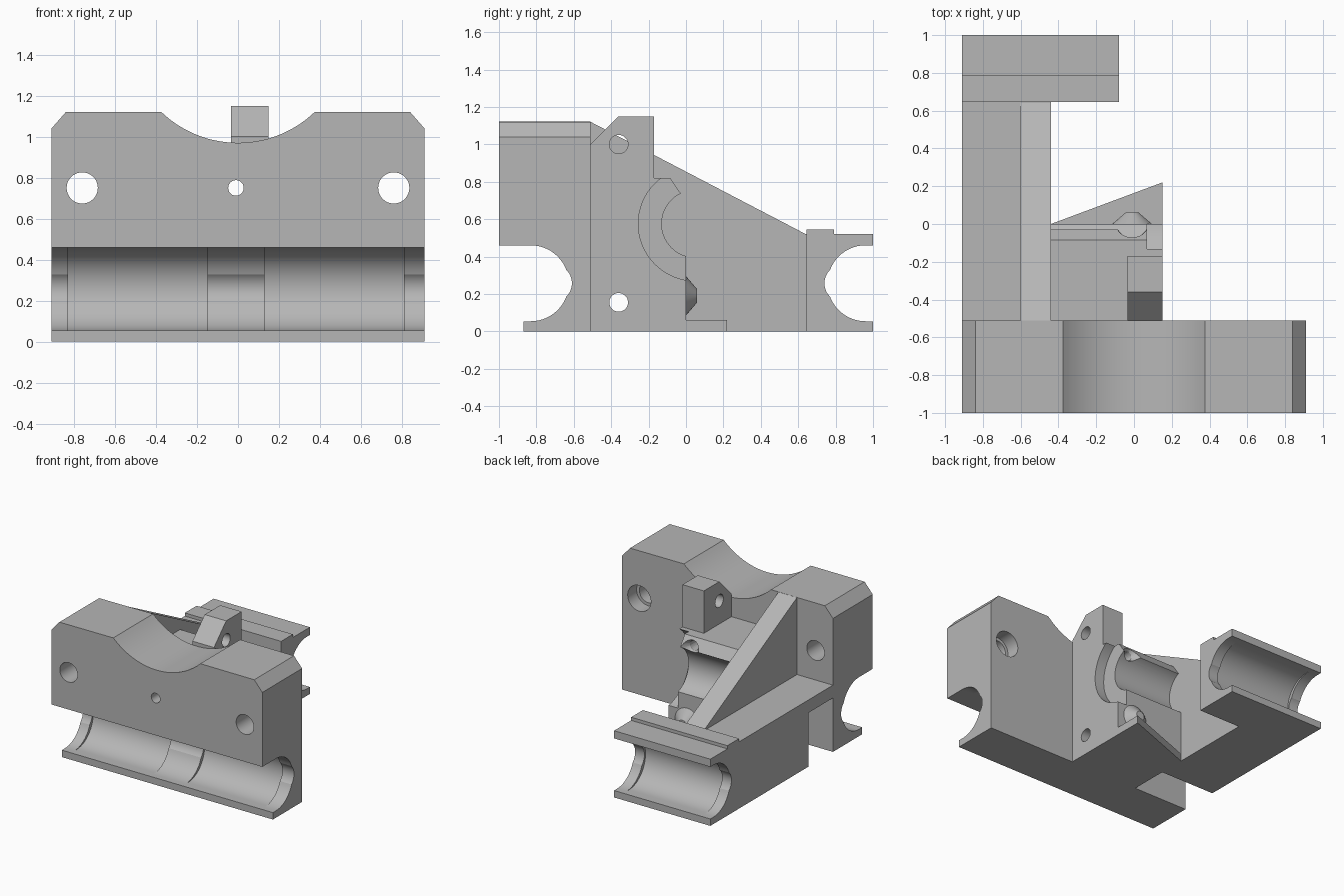
import bpy, bmesh, math
from mathutils import Vector

if "Cube" in bpy.data.objects:
    bpy.data.objects.remove(bpy.data.objects["Cube"])

grey = bpy.data.materials.new("plain_grey")
grey.use_nodes = True
colour = (0.47, 0.47, 0.47, 1)
grey.diffuse_color = colour
grey.node_tree.nodes["Principled BSDF"].inputs["Base Color"].default_value = colour


def place(axis, u, v, w):
    """Map profile coordinates u, v and depth w to space."""
    return Vector({"x": (w, u, v), "y": (u, w, v), "z": (u, v, w)}[axis])


def loft(name, axis, lower, upper, lo, hi):
    """Solid between two matching outlines along an axis."""
    bm = bmesh.new()
    a = [bm.verts.new(place(axis, u, v, lo)) for u, v in lower]
    b = [bm.verts.new(place(axis, u, v, hi)) for u, v in upper]
    bm.faces.new(a)
    bm.faces.new(b)
    n = len(a)
    for i in range(n):
        j = (i + 1) % n
        bm.faces.new((a[i], a[j], b[j], b[i]))
    bmesh.ops.recalc_face_normals(bm, faces=bm.faces[:])
    mesh = bpy.data.meshes.new(name)
    bm.to_mesh(mesh)
    bm.free()
    mesh.materials.append(grey)
    ob = bpy.data.objects.new(name, mesh)
    bpy.context.collection.objects.link(ob)
    return ob


def prism(name, axis, pts, lo, hi):
    return loft(name, axis, pts, pts, lo, hi)


def rect(u0, u1, v0, v1):
    return [(u0, v0), (u1, v0), (u1, v1), (u0, v1)]


def circle(u, v, r, n=48):
    return [(u + r * math.cos(math.tau * i / n), v + r * math.sin(math.tau * i / n))
            for i in range(n)]


def cylinder(name, axis, u, v, r, lo, hi, n=48):
    return prism(name, axis, circle(u, v, r, n), lo, hi)


def cut(target, cutters):
    """Subtract each cutter, then remove it."""
    bpy.context.view_layer.objects.active = target
    for c in cutters:
        c.hide_render = True
        m = target.modifiers.new("cut", "BOOLEAN")
        m.operation, m.solver, m.object = "DIFFERENCE", "EXACT", c
        bpy.ops.object.modifier_apply(modifier=m.name)
        bpy.data.objects.remove(c)


def channel(centre, side, x0, x1, rims):
    """Cutters for a rod channel opening towards side, narrower at the rims."""
    z, r = 0.257, 0.203

    def tube(y, lo, hi):
        mouth = y + side * 0.5
        arc = [(y - side * r * math.sin(t), z + r * math.cos(t))
               for t in (math.pi * i / 28 for i in range(29))]
        return prism("channel_cutter", "x", [(mouth, z + r)] + arc + [(mouth, z - r)], lo, hi)

    cutters = [tube(centre, x0 - 0.1, x1 + 0.1),
               cylinder("relief_cutter", "x", centre - side * 0.12, z, 0.1, x0 - 0.1, x1 + 0.1)]
    for (_, lo), (hi, _) in zip(rims, rims[1:]):
        cutters.append(tube(centre - side * 0.03, lo, hi))
    return cutters


# Front block with chamfered shoulders and a dished top
dish = [(0.54 * math.sin(t), 1.51 - 0.54 * math.cos(t))
        for t in (0.768 * (1 - i / 14) for i in range(29))]
outline = ([(-0.91, 0), (0.91, 0), (0.91, 1.04), (0.84, 1.12)] + dish
           + [(-0.84, 1.12), (-0.91, 1.04)])
front_block = prism("front_block", "y", outline, -1, -0.51)
cut(front_block,
    channel(-0.83, -1, -0.91, 0.91, [(-0.91, -0.83), (-0.15, 0.13), (0.81, 0.91)])
    + [prism("lip_cutter", "x", rect(-1.1, -0.87, -0.1, 0.3), -1, 1)]
    + [cylinder("bolt_cutter", "y", x, 0.75, 0.076, -1.1, -0.4) for x in (-0.76, 0.76)]
    + [cylinder("nut_cutter", "y", 0.76, 0.75, 0.1, -0.62, -0.4),
       cylinder("feed_cutter", "y", -0.01, 0.75, 0.038, -1.1, -0.4, 24)])

# Side arm, notched underneath next to the front block
side_arm = prism("side_arm", "x",
                 [(-0.51, 0.42), (-0.21, 0.42), (-0.21, 0), (0.65, 0), (0.65, 0.52), (-0.51, 0.52)],
                 -0.91, -0.44)

# Sloping stiffening rib
rib = prism("stiffening_rib", "x", [(-0.51, 0.5), (0.64, 0.5), (0.64, 0.52), (-0.51, 1.12)],
            -0.6, -0.44)

# Rear rod clamp with a stepped top
rear_clamp = prism("rear_clamp", "x",
                   [(0.645, 0), (1, 0), (1, 0.52), (0.79, 0.52), (0.79, 0.545), (0.645, 0.545)],
                   -0.91, -0.08)
cut(rear_clamp, channel(0.96, 1, -0.91, -0.08, [(-0.91, -0.83), (-0.16, -0.08)]))

# Central drive block with bearing recess, feed hole and hinge hole
drive_block = prism("drive_block", "x",
                    [(-0.51, 0), (0, 0), (0, 0.55), (-0.03, 0.55), (-0.03, 0.74),
                     (-0.085, 0.82), (-0.51, 0.82)], -0.44, 0.15)
cut(drive_block, [
    cylinder("shaft_cutter", "x", 0.05, 0.575, 0.18, -0.6, 0.3, 64),
    cylinder("bearing_cutter", "x", 0.05, 0.575, 0.305, 0.07, 0.3, 64),
    cylinder("hinge_cutter", "x", -0.36, 0.155, 0.05, -0.6, 0.3, 32),
    cylinder("feed_cutter", "y", -0.01, 0.75, 0.038, -0.6, 0.1, 24),
    loft("countersink_cutter", "y", circle(-0.01, 0.75, 0.03, 24), circle(-0.01, 0.75, 0.09, 24),
         -0.1, -0.01)])

# Upright post with a cross hole
post = prism("upright_post", "x",
             [(-0.51, 0.82), (-0.17, 0.82), (-0.17, 1.15), (-0.36, 1.15), (-0.51, 1.0)],
             -0.035, 0.15)
cut(post, [cylinder("pin_cutter", "x", -0.36, 1.0, 0.05, -0.2, 0.3, 32)])

# Triangular foot and conical boss behind the drive block
foot = prism("triangular_foot", "z", [(-0.44, 0), (0.15, 0), (0.15, 0.22)], 0, 0.06)
boss = loft("feed_boss", "y", circle(-0.01, 0.19, 0.105, 32), circle(-0.01, 0.19, 0.035, 32),
            0, 0.06)

# Smooth the curved walls and keep the edges crisp
for ob in (front_block, side_arm, rib, rear_clamp, drive_block, post, foot, boss):
    bpy.ops.object.select_all(action="DESELECT")
    ob.select_set(True)
    bpy.context.view_layer.objects.active = ob
    bpy.ops.object.shade_smooth_by_angle(angle=math.radians(20))
